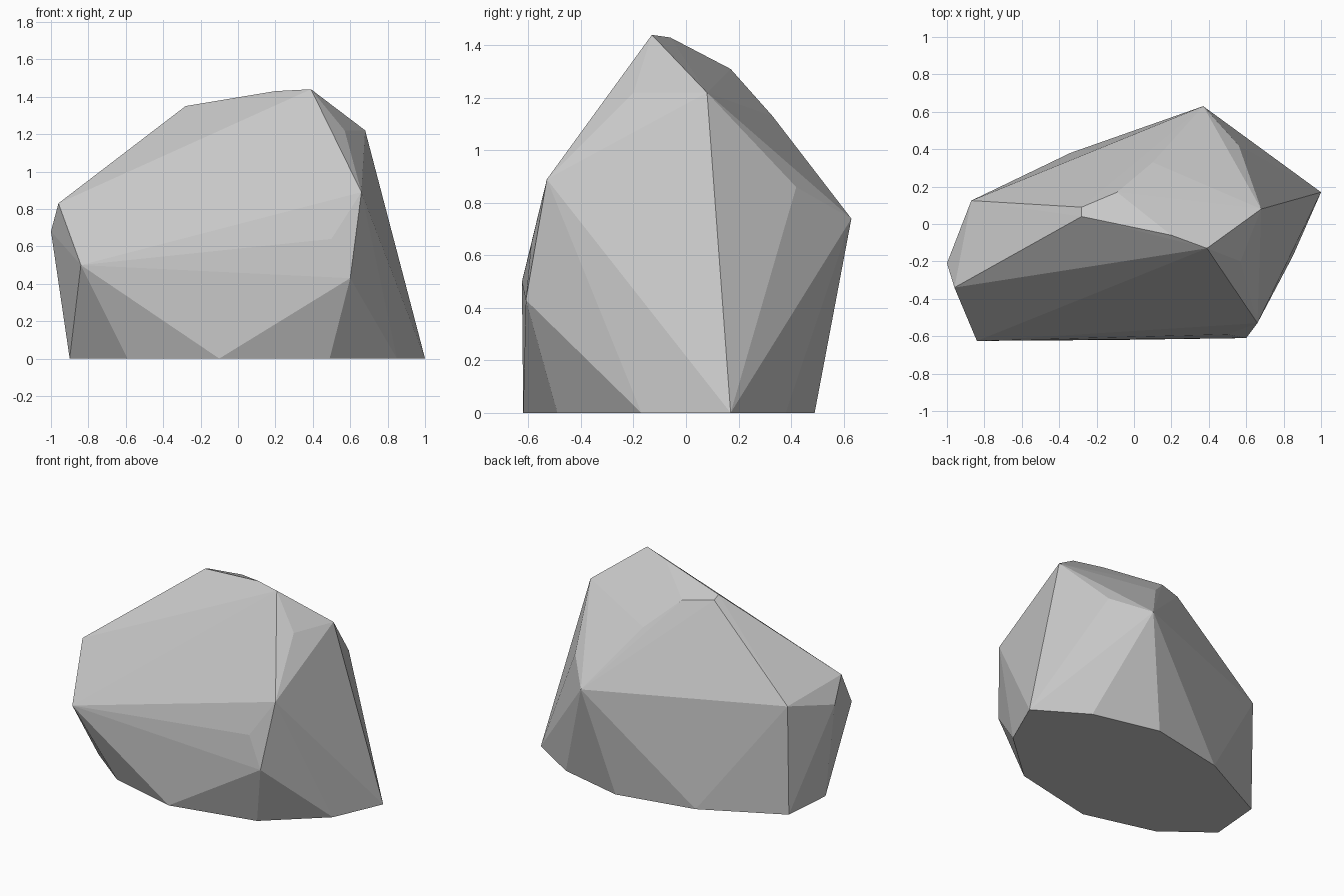
import bpy
import bmesh
import math

if "Cube" in bpy.data.objects:
    bpy.data.objects.remove(bpy.data.objects["Cube"])

# Stone colour
stone = bpy.data.materials.new("stone grey")
stone.diffuse_color = (0.58, 0.58, 0.58, 1)
stone.use_nodes = True
stone.node_tree.nodes["Principled BSDF"].inputs["Base Color"].default_value = stone.diffuse_color

# Flat footprint, counter-clockwise (x, y)
footprint = [(1.0, .17), (.66, .38), (.2, .49), (-.34, .38), (-.87, .11),
             (-.9, -.25), (-.59, -.49), (-.1, -.62), (.49, -.49), (.85, -.17)]

# Corners round the widest part
girdle = [(-.84, -.625, .5), (.6, -.61, .43), (.5, -.59, .64), (.66, -.53, .89),
          (.56, .42, .86), (.37, .63, .74), (-.87, .125, .76),
          (-1.0, -.21, .68), (-.96, -.34, .83)]

# Corners of the crown
crown = [(.39, -.13, 1.44), (.2, -.06, 1.43), (-.28, .04, 1.35),
         (-.28, .09, 1.33), (-.09, .17, 1.31), (.1, .33, 1.13),
         (.68, .08, 1.22), (.57, -.2, 1.22)]

# Rock: planar facets wrapped around the corners
bm = bmesh.new()
for co in [(x, y, 0) for x, y in footprint] + girdle + crown:
    bm.verts.new(co)
hull = bmesh.ops.convex_hull(bm, input=bm.verts[:])
loose = [v for v in bm.verts if not v.link_faces]
bmesh.ops.delete(bm, geom=loose, context='VERTS')
bmesh.ops.dissolve_limit(bm, angle_limit=math.radians(0.5),
                         verts=bm.verts[:], edges=bm.edges[:])
bmesh.ops.recalc_face_normals(bm, faces=bm.faces[:])
mesh = bpy.data.meshes.new("rock")
bm.to_mesh(mesh)
bm.free()
mesh.materials.append(stone)
rock = bpy.data.objects.new("rock", mesh)
bpy.context.collection.objects.link(rock)
